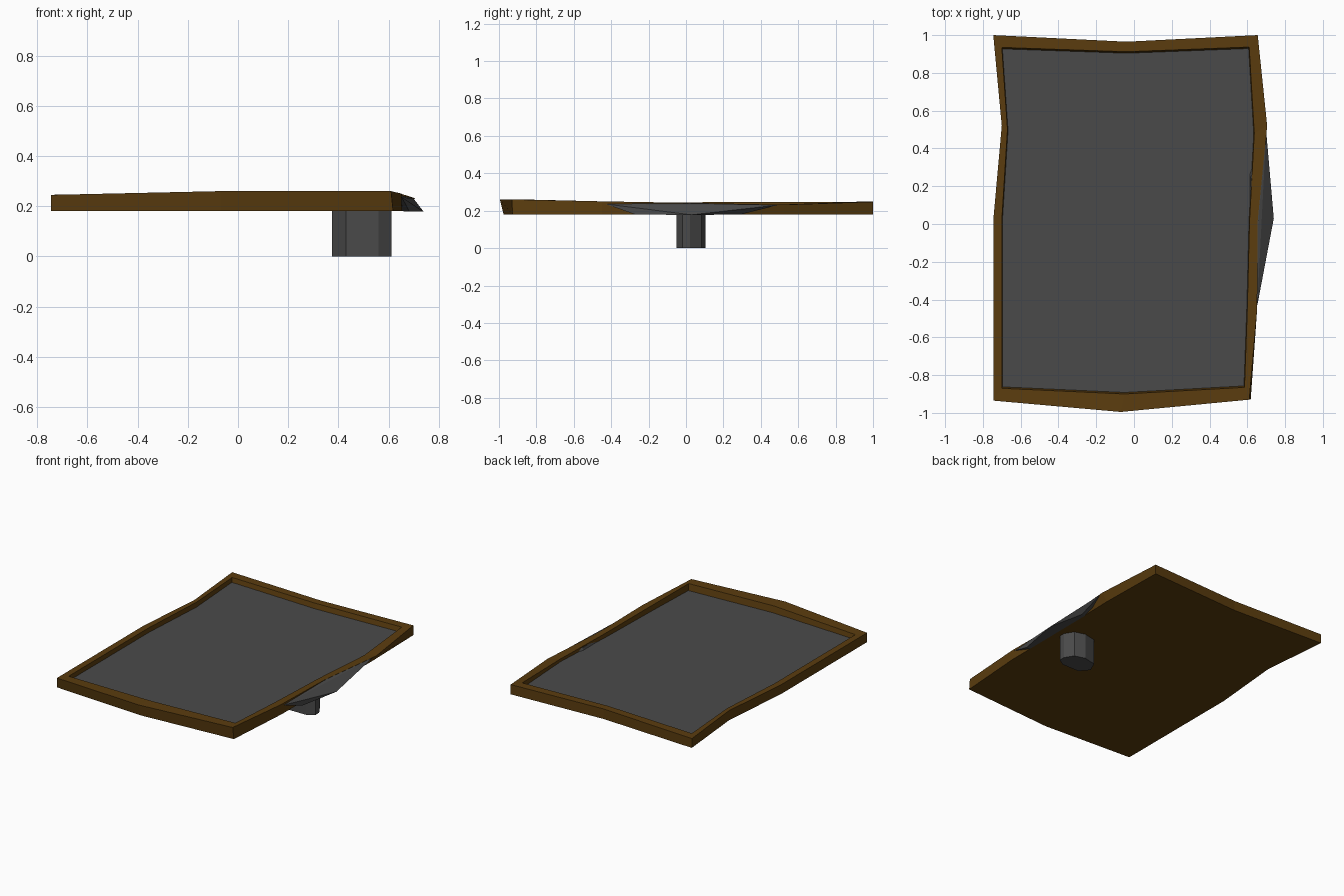
import bpy, bmesh
from mathutils import Vector

if "Cube" in bpy.data.objects:
    bpy.data.objects.remove(bpy.data.objects["Cube"])


def material(name, rgb):
    m = bpy.data.materials.new(name)
    m.diffuse_color = (*rgb, 1)
    m.use_nodes = True
    m.node_tree.nodes["Principled BSDF"].inputs["Base Color"].default_value = m.diffuse_color
    return m


wood = material("brown wood", (0.105, 0.046, 0.0045))
slate = material("dark grey", (0.068, 0.068, 0.068))


def finish(name, bm, mat):
    bmesh.ops.recalc_face_normals(bm, faces=bm.faces)
    me = bpy.data.meshes.new(name)
    bm.to_mesh(me)
    bm.free()
    me.materials.append(mat)
    ob = bpy.data.objects.new(name, me)
    bpy.context.collection.objects.link(ob)
    return ob


def loft(name, rings, mat, cap_start=True, cap_end=True):
    """Join rings of equal length with quads, closing the chosen ends."""
    bm = bmesh.new()
    loops = [[bm.verts.new(p) for p in r] for r in rings]
    n = len(loops[0])
    for a, b in zip(loops, loops[1:]):
        for i in range(n):
            j = (i + 1) % n
            bm.faces.new((a[i], a[j], b[j], b[i]))
    caps = []
    if cap_start:
        caps.append(bm.faces.new(loops[0]))
    if cap_end:
        caps.append(bm.faces.new(loops[-1]))
    bmesh.ops.triangulate(bm, faces=caps)
    return finish(name, bm, mat)


# Outlines, running clockwise from the back left corner
outer = [(-.745, 1, .245), (-.04, .965, .25), (.655, 1, .248), (.705, .52, .232),
         (.655, .02, .242), (.652, -.45, .25), (.61, -.93, .26), (-.07, -.995, .26),
         (-.745, -.935, .245), (-.745, .02, .245), (-.70, .52, .247)]
inner = [(-.70, .935), (-.04, .912), (.61, .937), (.637, .48),
         (.612, .02), (.60, -.45), (.585, -.865), (-.05, -.90),
         (-.70, -.87), (-.70, .02), (-.67, .50)]
FLOOR, BASE = .215, .18

# Wooden tray: base, outer wall, rim and inner wall
bottom = [Vector((x, y, BASE)) for x, y, z in outer]
bottom[3].x = .665
bottom[6] = Vector((.618, -.928, BASE))
bottom[7].y = -.975
rim = [(x, y, o[2]) for (x, y), o in zip(inner, outer)]
foot = [(x * .995, y * .99, FLOOR - .005) for x, y in inner]
loft("wooden_tray", [bottom, outer, rim, foot], wood)

# Grey panel lying in the tray
loft("panel", [[(x * .995, y * .992, z) for x, y in inner] for z in (FLOOR - .01, FLOOR)], slate)

# Sloping grey lip on the right edge
bm = bmesh.new()
for p in [(.653, -.43, .236), (.658, .02, .240), (.700, .49, .230),
          (.683, -.27, .179), (.74, .03, .178), (.684, .29, .179),
          (.60, -.27, .182), (.60, .29, .182), (.62, -.1, .23), (.62, .25, .23)]:
    bm.verts.new(p)
bmesh.ops.convex_hull(bm, input=bm.verts)
finish("side_lip", bm, slate)

# Eight-sided peg underneath
peg = [(.43, -.052), (.56, -.052), (.612, -.02), (.612, .022),
       (.575, .082), (.50, .105), (.41, .085), (.375, .01)]
loft("peg", [[(x, y, z) for x, y in peg] for z in (0, .19)], slate)
